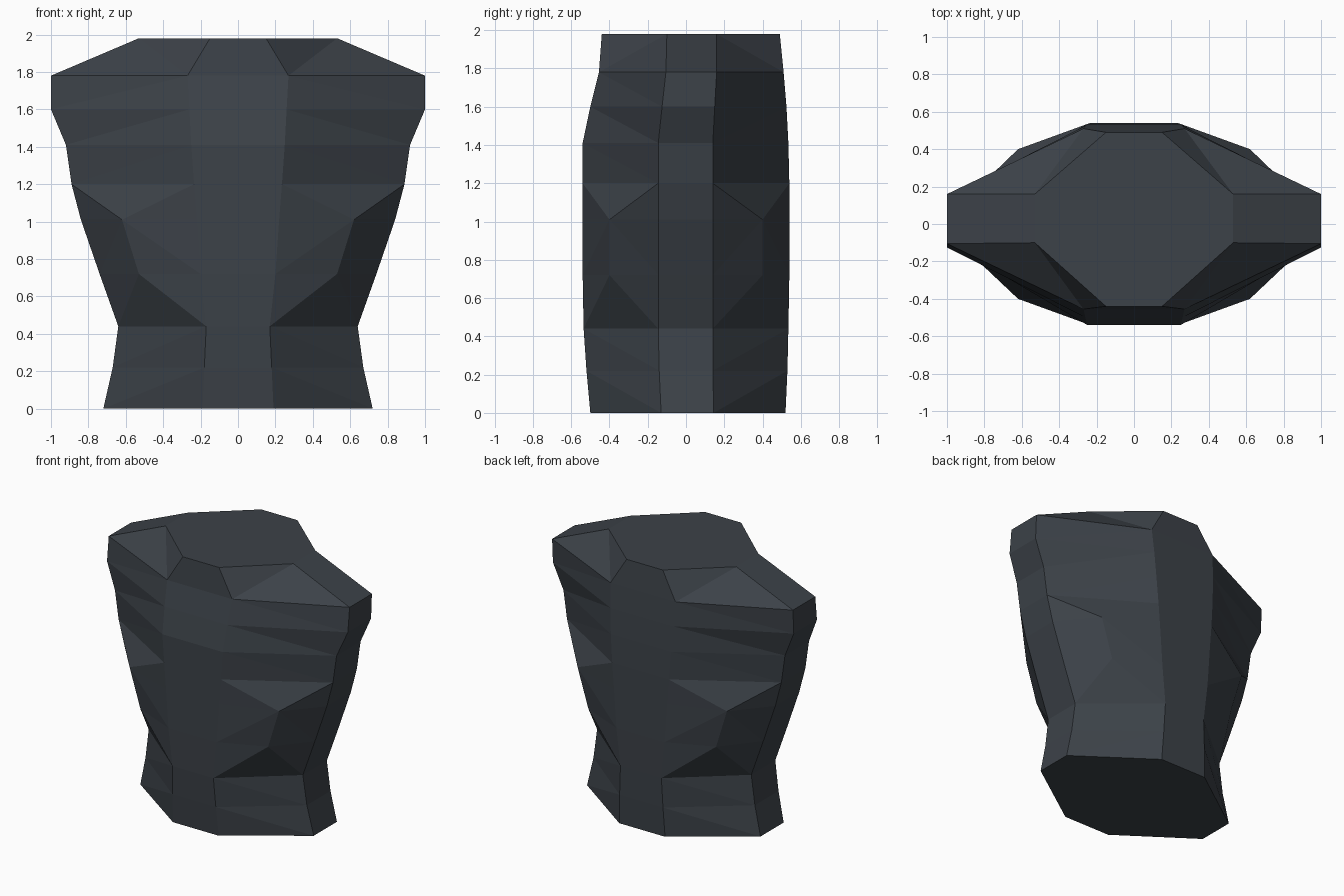
import bpy, bmesh

if "Cube" in bpy.data.objects:
    bpy.data.objects.remove(bpy.data.objects["Cube"])

# Torso levels: z, half width, centre panel half width,
# front y, side panel front y, side panel back y, back y
LEVELS = [
    (0.00, 0.72, 0.19, -0.50, -0.13, 0.145, 0.52),
    (0.22, 0.67, 0.18, -0.52, -0.14, 0.14, 0.53),
    (0.44, 0.64, 0.17, -0.535, -0.145, 0.14, 0.535),
    (0.72, 0.74, 0.20, -0.54, -0.145, 0.14, 0.54),
    (1.01, 0.84, 0.22, -0.54, -0.145, 0.14, 0.54),
    (1.20, 0.89, 0.235, -0.54, -0.145, 0.14, 0.54),
    (1.41, 0.92, 0.25, -0.54, -0.145, 0.14, 0.535),
    (1.60, 1.00, 0.26, -0.50, -0.125, 0.15, 0.525),
    (1.78, 1.00, 0.27, -0.455, -0.105, 0.16, 0.51),
    (1.98, 0.53, 0.15, -0.44, -0.10, 0.16, 0.49),
]
# Extra muscle points on the flanks: level index -> (x, y)
BULGE = {3: (0.53, 0.40), 4: (0.62, 0.40)}

bm = bmesh.new()


def vert(x, y, z):
    return bm.verts.new((x, y, z))


# Each level stores its corner points by side (-1 left, 1 right) and name
rings = []
for i, (z, w, c, yf, sf, sb, yb) in enumerate(LEVELS):
    ring = {}
    for s in (-1, 1):
        ring[s, "in", -1] = vert(s * c, yf, z)
        ring[s, "out", -1] = vert(s * w, sf, z)
        ring[s, "out", 1] = vert(s * w, sb, z)
        ring[s, "in", 1] = vert(s * c, yb, z)
        if i in BULGE:
            bx, by = BULGE[i]
            for f in (-1, 1):
                ring[s, "mid", f] = vert(s * bx, f * by, z)
    rings.append(ring)


def face(*vs):
    bm.faces.new(vs)


for i, (lo, hi) in enumerate(zip(rings, rings[1:])):
    # Chest and back panels
    for f in (-1, 1):
        face(lo[-1, "in", f], lo[1, "in", f], hi[1, "in", f], hi[-1, "in", f])
    for s in (-1, 1):
        # Side panel under the arm
        face(lo[s, "out", -1], lo[s, "out", 1], hi[s, "out", 1], hi[s, "out", -1])
        # Slanted flank panels, split into triangles
        for f in (-1, 1):
            a, b = lo[s, "in", f], lo[s, "out", f]
            c, d = hi[s, "out", f], hi[s, "in", f]
            m, n = lo.get((s, "mid", f)), hi.get((s, "mid", f))
            if m and n:
                face(a, m, n, )
                face(a, n, d)
                face(m, b, n)
                face(b, c, n)
            elif n:
                face(a, b, n)
                face(a, n, d)
                face(b, c, n)
            elif m:
                face(a, m, d)
                face(m, c, d)
                face(m, b, c)
            elif i == len(LEVELS) - 2:
                face(a, b, c)
                face(a, c, d)
            else:
                face(a, b, d)
                face(b, c, d)

# Waist and neck caps
for ring in (rings[0], rings[-1]):
    face(ring[-1, "in", -1], ring[1, "in", -1], ring[1, "out", -1], ring[1, "out", 1],
         ring[1, "in", 1], ring[-1, "in", 1], ring[-1, "out", 1], ring[-1, "out", -1])

bmesh.ops.recalc_face_normals(bm, faces=bm.faces)
mesh = bpy.data.meshes.new("torso")
bm.to_mesh(mesh)
bm.free()

slate = bpy.data.materials.new("dark slate")
slate.diffuse_color = (0.045, 0.054, 0.065, 1)
slate.use_nodes = True
slate.node_tree.nodes["Principled BSDF"].inputs["Base Color"].default_value = slate.diffuse_color
mesh.materials.append(slate)
torso = bpy.data.objects.new("torso", mesh)
bpy.context.collection.objects.link(torso)
